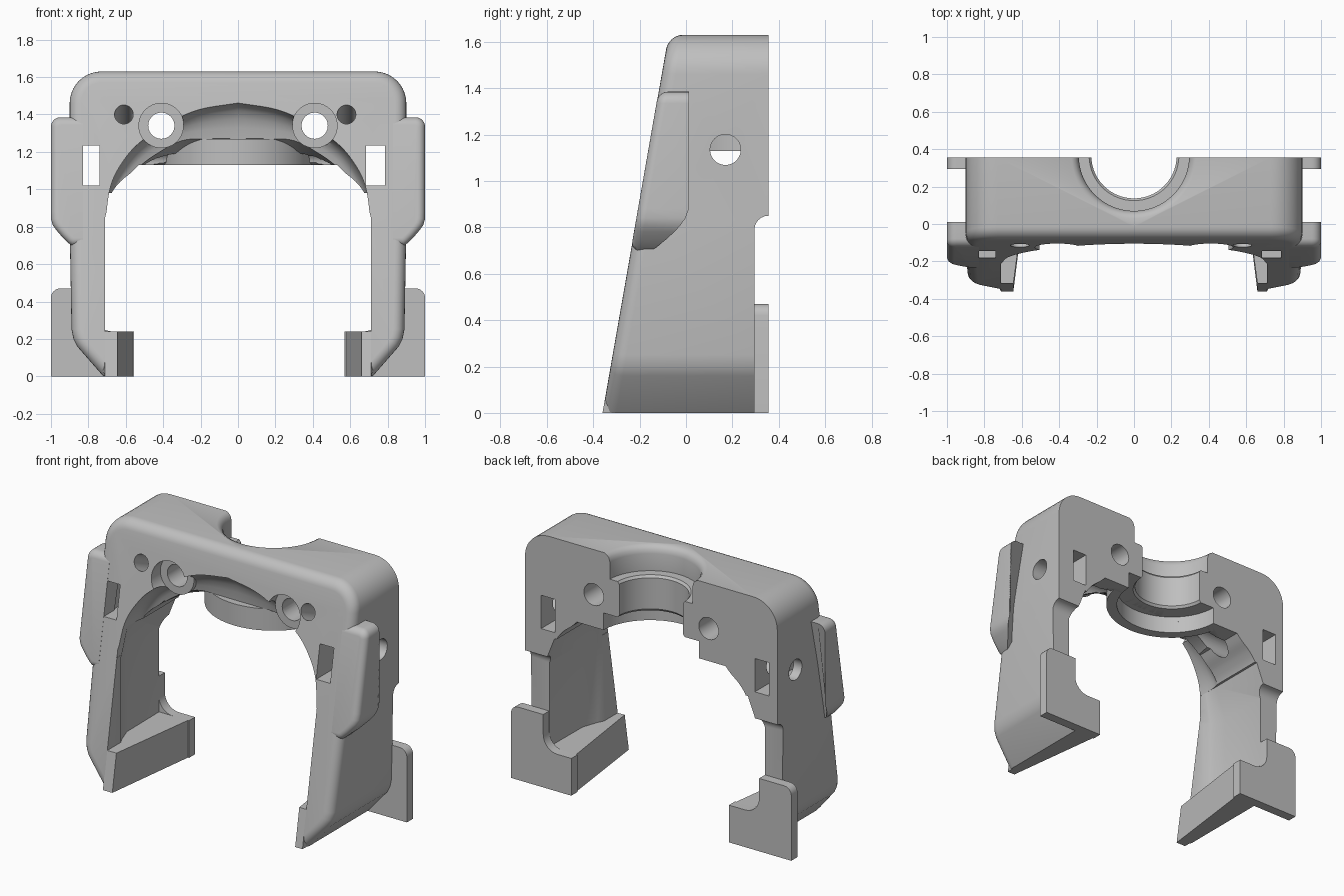
import bpy, bmesh, math
from mathutils import Vector

cube = bpy.data.objects.get("Cube")
if cube:
    bpy.data.objects.remove(cube)

grey = bpy.data.materials.new("plain_grey")
grey.use_nodes = True
grey.diffuse_color = (0.52, 0.52, 0.52, 1)
grey.node_tree.nodes["Principled BSDF"].inputs["Base Color"].default_value = (0.52, 0.52, 0.52, 1)

BACK = 0.355
BORE_Y = 0.365


def front(z):
    """Depth of the leaning front face at a height."""
    return -0.36 + 0.175 * z


def finish(name, bm):
    bmesh.ops.recalc_face_normals(bm, faces=bm.faces)
    me = bpy.data.meshes.new(name)
    bm.to_mesh(me)
    bm.free()
    me.materials.append(grey)
    ob = bpy.data.objects.new(name, me)
    bpy.context.collection.objects.link(ob)
    return ob


def loft(rings):
    """Closed solid through rings of equal point count."""
    bm = bmesh.new()
    vs = [[bm.verts.new(p) for p in r] for r in rings]
    n = len(vs[0])
    for a, b in zip(vs, vs[1:]):
        for i in range(n):
            j = (i + 1) % n
            bm.faces.new((a[i], a[j], b[j], b[i]))
    bm.faces.new(vs[0])
    bm.faces.new(vs[-1])
    return bm


def box(x0, x1, y0, y1, z0, z1):
    return loft([[(x0, y0, z), (x1, y0, z), (x1, y1, z), (x0, y1, z)] for z in (z0, z1)])


def rod(a, b, r, n=40):
    """Cylinder between two points."""
    a, b = Vector(a), Vector(b)
    q = (b - a).to_track_quat('Z', 'Y')
    ring = [q @ Vector((r * math.cos(t * math.tau / n), r * math.sin(t * math.tau / n), 0)) for t in range(n)]
    return loft([[c + p for p in ring] for c in (a, b)])


def lathe(profile, n=96):
    """Stack of rings around the vertical bore axis."""
    return loft([[(r * math.cos(t * math.tau / n), BORE_Y + r * math.sin(t * math.tau / n), z)
                  for t in range(n)] for r, z in profile])


def smooth(pts, steps=5):
    """Catmull-Rom curve through 2D points."""
    p = [Vector(q) for q in pts]
    p = [2 * p[0] - p[1]] + p + [2 * p[-1] - p[-2]]
    out = []
    for a, b, c, d in zip(p, p[1:], p[2:], p[3:]):
        for s in range(steps):
            t = s / steps
            out.append(b + (c - a) * t / 2 + (2 * a - 5 * b + 4 * c - d) * t * t / 2
                       + (3 * b - a - 3 * c + d) * t ** 3 / 2)
    return out + [p[-2]]


def mirror(half):
    """Full outline from a half running from the centre outward."""
    return [(-x, z) for x, z in reversed(half[1:])] + [(x, z) for x, z in half]


def arc(cx, cz, r, a0, a1, n=10):
    return [(cx + r * math.cos(math.radians(a0 + (a1 - a0) * i / n)),
             cz + r * math.sin(math.radians(a0 + (a1 - a0) * i / n))) for i in range(n + 1)]


def inset(chain, d):
    """Move a clockwise open outline inward."""
    p = [Vector(q) for q in chain]
    sides = [Vector((b.y - a.y, a.x - b.x)).normalized() for a, b in zip(p, p[1:])]
    out = []
    for q, m, n in zip(p, sides[:1] + sides, sides + sides[-1:]):
        out.append(q + (m + n) * d / (1 + m.dot(n)))
    return out


def leaning(chain, back, r, s=1, lift=0.0, n=6):
    """Outline pushed back from the leaning front, its front rim rounded."""
    rings = []
    for i in range(n + 1):
        a = math.pi / 2 * i / n
        rings.append([(s * q.x, front(q.y) - lift + r * (1 - math.cos(a)), q.y)
                      for q in inset(chain, r * (1 - math.sin(a)))])
    return loft(rings + [[(s * x, back(z), z) for x, z in chain]])


def carve(ob, cutters):
    """Subtract solids, bake the result and drop the cutters."""
    for c in cutters:
        c.hide_render = True
        m = ob.modifiers.new("cut", 'BOOLEAN')
        m.operation, m.solver, m.object = 'DIFFERENCE', 'EXACT', c
        dg = bpy.context.evaluated_depsgraph_get()
        me = bpy.data.meshes.new_from_object(ob.evaluated_get(dg))
        ob.modifiers.clear()
        ob.data = me
    for c in cutters:
        bpy.data.objects.remove(c)


def shade(ob):
    bpy.ops.object.select_all(action='DESELECT')
    ob.select_set(True)
    bpy.context.view_layer.objects.active = ob
    bpy.ops.object.shade_smooth_by_angle(angle=math.radians(32))


def cutter(bm):
    return finish("cutter", bm)


def bore():
    return cutter(lathe([(0.34, 1.05), (0.34, 1.24), (0.24, 1.24), (0.228, 1.255), (0.228, 1.455), (0.24, 1.47),
                         (0.295, 1.47), (0.295, 1.58), (0.302, 1.605), (0.315, 1.62), (0.335, 1.631), (0.335, 1.7)]))


def screw_bores():
    return [cutter(rod((s * 0.41, -0.6, 1.34), (s * 0.41, 0.6, 1.34), 0.07)) for s in (-1, 1)]


# Frame blank: rounded outline with a leaning, softened front
outline = mirror([(0, 1.63)] + arc(0.73, 1.46, 0.17, 90, 0)
                 + [(0.9, 0.8), (0.89, 0.25), (0.88, 0.2), (0.86, 0.16), (0.72, 0)])
frame = finish("frame", leaning(outline, lambda z: BACK, 0.06))

# Opening between the legs, and the scooped arch behind the front face
inner = mirror([(0, 1.13), (0.5, 1.13)] + smooth([(0.53, 1.13), (0.57, 1.09), (0.63, 1.04),
                                                (0.68, 0.97), (0.71, 0.85)]) + [(0.71, -0.1)])
lip = smooth([(0, 1.465), (0.2, 1.43), (0.35, 1.365), (0.5, 1.27), (0.6, 1.17), (0.68, 1.02), (0.712, 0.8)])
mid = smooth([(0, 1.27), (0.15, 1.27), (0.3, 1.26), (0.45, 1.18), (0.55, 1.1), (0.66, 0.98), (0.705, 0.8)])
deep = smooth([(0, 1.12), (0.15, 1.12), (0.3, 1.12), (0.45, 1.12), (0.54, 1.08), (0.65, 0.97), (0.7, 0.8)])
stages = [(lip.copy(), -0.5)]
for t, y in ((0, -0.115), (0.08, -0.07), (0.22, -0.04), (0.45, -0.015), (0.7, -0.003), (1, 0.005)):
    stages.append(([a.lerp(b, t) for a, b in zip(lip, mid)], y))
stages.append((deep, 0.3))
scoop = [[(x, y, z) for x, z in mirror([(p.x, p.y) for p in c])] for c, y in stages]
cuts = [cutter(loft([[(x, y, z) for x, z in inner] for y in (-0.6, 0.6)])), cutter(loft(scoop))]

# Stepped back of the legs
step = [(0.295, -0.1), (0.295, 0.79)] + arc(0.355, 0.79, 0.06, 180, 90, 6) + [(0.5, 0.85), (0.5, -0.1)]
cuts.append(cutter(loft([[(x, y, z) for y, z in step] for x in (-1.2, 1.2)])))

# Hollowed inner leg walls, counterbores and slanted blind front holes
for s in (-1, 1):
    hollow = [(0.6, -0.2), (0.7, -0.2), (0.73, -0.14), (0.765, -0.04), (0.77, 0.4), (0.6, 0.4)]
    cuts.append(cutter(loft([[(s * min(x, reach), y, z) for x, y in hollow]
                             for z, reach in ((0.2, 0.77), (0.78, 0.77), (0.98, 0.69))])))
    cuts.append(cutter(rod((s * 0.41, -0.6, 1.34), (s * 0.41, -0.03, 1.34), 0.12)))
    x = s * 0.595 - 0.015
    cuts.append(cutter(rod((x, -0.315, 1.49), (x, 0.135, 1.288), 0.05)))

# Square nut slots and the cross hole
for x in (-0.79, 0.735):
    cuts.append(cutter(box(x - 0.05, x + 0.05, -0.6, 0.6, 1.02, 1.235)))
cuts.append(cutter(rod((-1.2, 0.17, 1.135), (1.2, 0.17, 1.135), 0.066)))
carve(frame, cuts + [bore()] + screw_bores())
shade(frame)

# Half collar under the bore
collar = finish("bore_collar", lathe([(0.405, 1.13), (0.405, 1.27)]))
carve(collar, [bore(), cutter(box(-1, 1, BACK - 0.001, 1.5, 0.9, 1.9))] + screw_bores())
shade(collar)

# Ear outline, and its back edge curling forward at the lower end
ear = [(0.83, 1.385)] + arc(0.95, 1.335, 0.05, 90, 0, 6) + [(1.0, 0.88), (1.0, 0.84), (0.99, 0.808), (0.97, 0.78),
                                                          (0.94, 0.745), (0.91, 0.715), (0.89, 0.7), (0.83, 0.7)]


def ear_back(z):
    return 0.012 - 0.16 * max(0, (0.88 - z) / 0.18) ** 1.6


for side, s in (("right", -1), ("left", 1)):
    # Screw boss
    boss = finish(side + "_screw_boss", rod((s * 0.41, -0.035, 1.34), (s * 0.41, 0.15, 1.34), 0.12))
    carve(boss, screw_bores() + [bore()])
    shade(boss)

    # Side ear
    shade(finish(side + "_ear", leaning(ear, ear_back, 0.04, s, 0.001)))

    # Wedge foot
    toe = 0.5625 + s * 0.0075
    rings = []
    for z, out in ((0, 0.715), (0.24, 0.79)):
        rings.append([(s * (toe + 0.09), front(z), z), (s * 0.712, front(z), z), (s * out, front(z) + 0.12, z),
                      (s * out, BACK - 0.001, z), (s * toe, BACK - 0.001, z)])
    finish(side + "_foot", loft(rings))

    # Rear flange with a rounded shoulder
    plate = [(toe, 0), (1, 0)] + arc(0.95, 0.42, 0.05, 0, 90, 6) + [(0.77, 0.47)] \
        + arc(0.67, 0.34, 0.1, 0, -90, 8) + [(toe, 0.24)]
    shade(finish(side + "_flange", loft([[(s * x, y, z) for x, z in plate] for y in (0.293, BACK)])))
